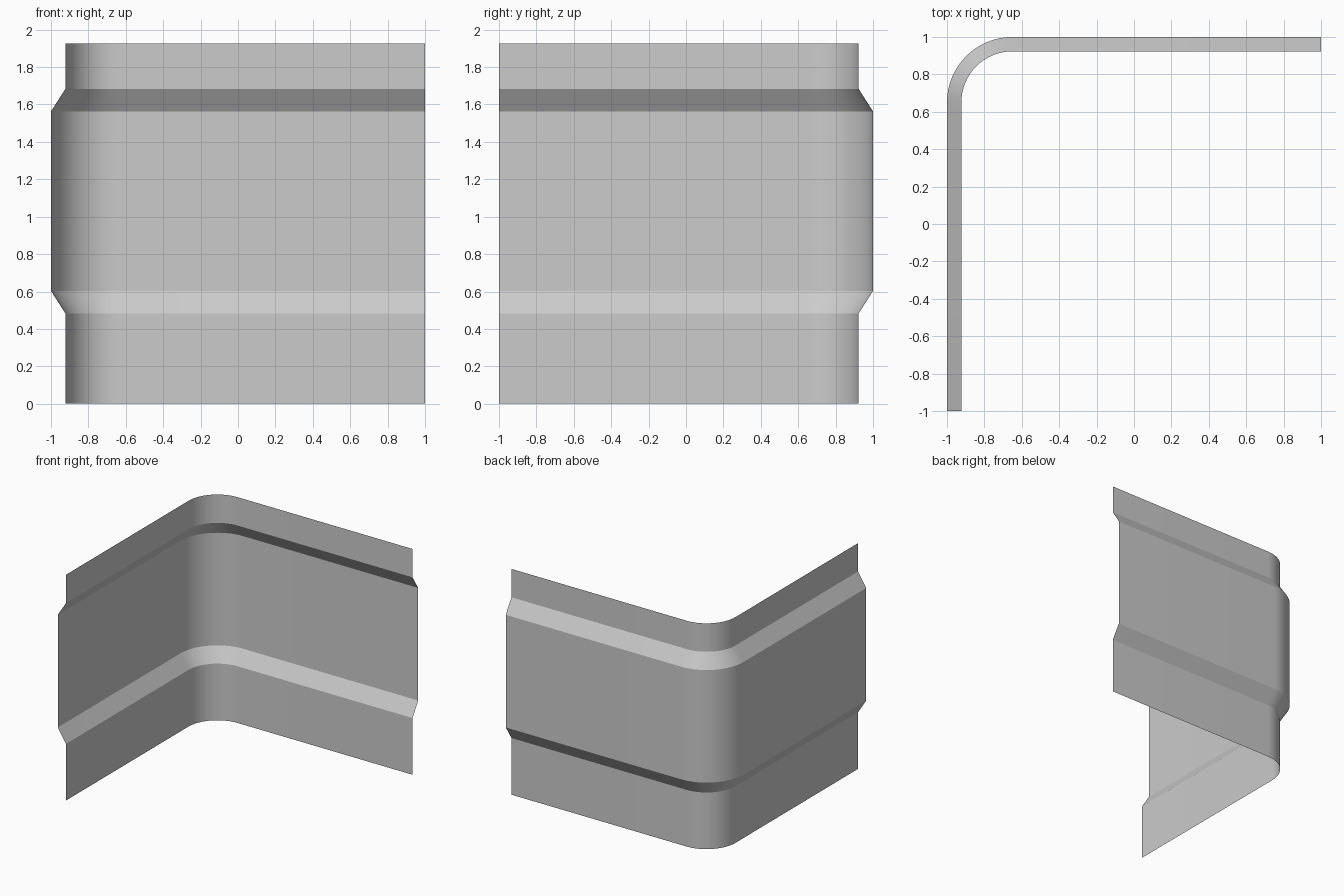
import bpy
import bmesh
from math import cos, sin, pi

cube = bpy.data.objects.get("Cube")
if cube:
    bpy.data.objects.remove(cube, do_unlink=True)

# Sheet profile: (inset from the outer face, height)
INSET = 0.077
PROFILE = [(INSET, 0), (INSET, 0.483), (0, 0.603), (0, 1.563),
           (INSET, 1.683), (INSET, 1.925)]
RADIUS = 0.35
CENTRE = 1 - RADIUS
SEGMENTS = 16


def plan_path(inset):
    """L-shaped plan line with a rounded corner, concentric for every inset."""
    r = RADIUS - inset
    path = [(-1 + inset, -1)]
    for i in range(SEGMENTS + 1):
        a = pi - i * pi / 2 / SEGMENTS
        path.append((-CENTRE + r * cos(a), CENTRE + r * sin(a)))
    path.append((1, 1 - inset))
    return path


# Grey sheet material
grey = bpy.data.materials.new("grey_metal")
grey.use_nodes = True
colour = (0.6, 0.6, 0.6, 1)
grey.diffuse_color = colour
grey.node_tree.nodes["Principled BSDF"].inputs["Base Color"].default_value = colour

# Corner panel: sweep the profile along the plan line
bm = bmesh.new()
rows = [[bm.verts.new((x, y, z)) for x, y in plan_path(inset)]
        for inset, z in PROFILE]
for low, high in zip(rows, rows[1:]):
    for i in range(len(low) - 1):
        bm.faces.new((low[i + 1], low[i], high[i], high[i + 1]))

mesh = bpy.data.meshes.new("corner_panel")
bm.to_mesh(mesh)
bm.free()
mesh.materials.append(grey)
panel = bpy.data.objects.new("corner_panel", mesh)
bpy.context.collection.objects.link(panel)

# Smooth corner with crisp folds
bpy.ops.object.select_all(action="DESELECT")
panel.select_set(True)
bpy.context.view_layer.objects.active = panel
bpy.ops.object.shade_smooth_by_angle(angle=pi / 9)
